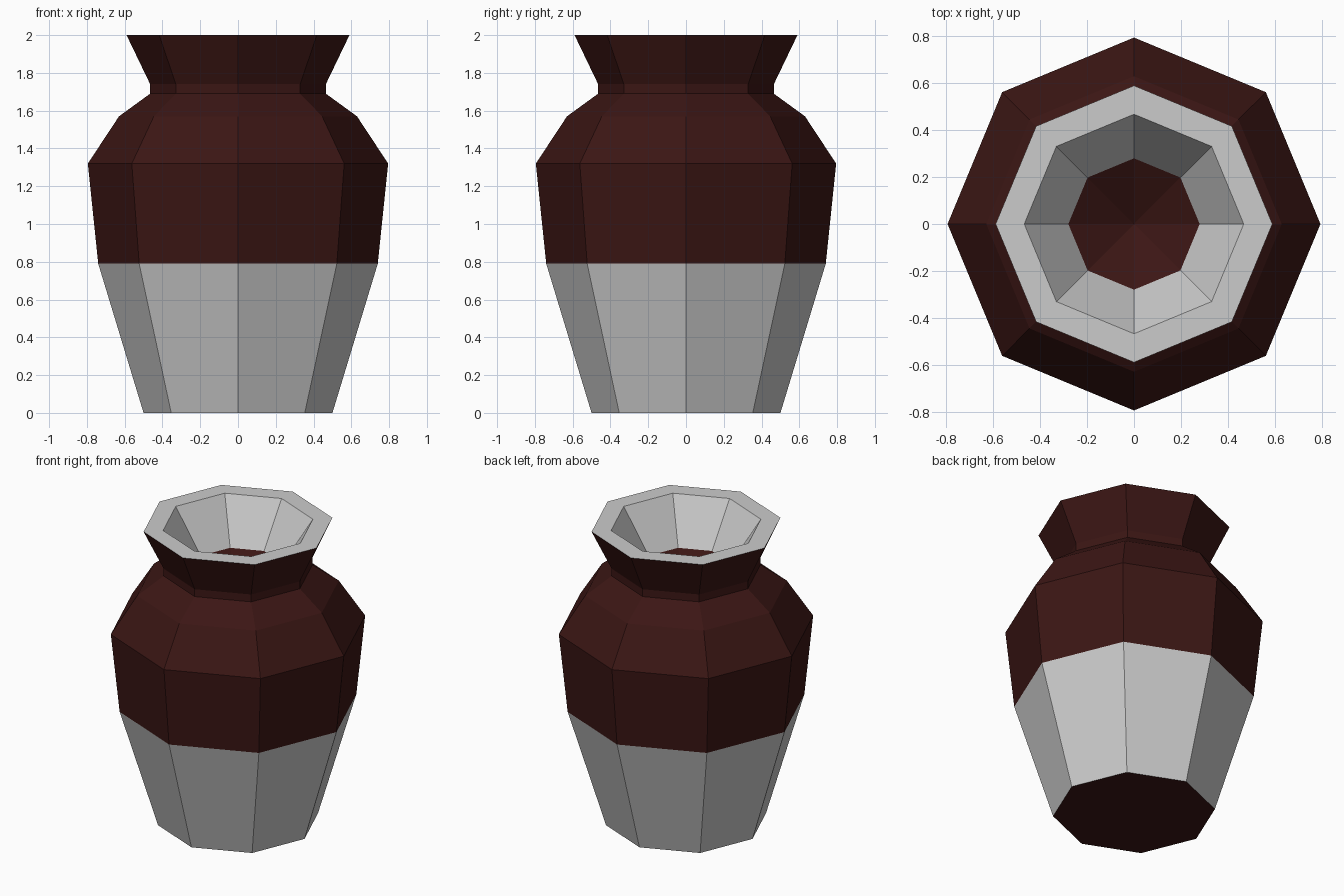
import bpy, bmesh
from math import cos, sin, tau

if "Cube" in bpy.data.objects:
    bpy.data.objects.remove(bpy.data.objects["Cube"])

SIDES = 8

glaze = bpy.data.materials.new("dark_red_glaze")
glaze.diffuse_color = (0.044, 0.008, 0.007, 1)
glaze.use_nodes = True
glaze.node_tree.nodes["Principled BSDF"].inputs["Base Color"].default_value = glaze.diffuse_color


def lathe(name, profile, material=None):
    """Eight-sided turned surface; profile is (radius, z), radius 0 closes to a point.
    Faces look outward when the profile runs upward."""
    bm = bmesh.new()
    rings = []
    for r, z in profile:
        if r == 0:
            rings.append([bm.verts.new((0, 0, z))] * SIDES)
        else:
            rings.append([bm.verts.new((r * cos(tau * i / SIDES), r * sin(tau * i / SIDES), z))
                          for i in range(SIDES)])
    for low, high in zip(rings, rings[1:]):
        for i in range(SIDES):
            j = (i + 1) % SIDES
            loop = [low[i], low[j], high[j], high[i]]
            bm.faces.new(list(dict.fromkeys(loop)))
    mesh = bpy.data.meshes.new(name)
    bm.to_mesh(mesh)
    bm.free()
    obj = bpy.data.objects.new(name, mesh)
    bpy.context.collection.objects.link(obj)
    if material:
        mesh.materials.append(material)
    return obj


# Underside disc
lathe("base", [(0, 0), (0.5, 0)], glaze)
# Unglazed lower body
lathe("lower_body", [(0.5, 0), (0.74, 0.79)])
# Glazed belly, shoulder, neck and flared mouth
lathe("upper_body", [(0.74, 0.79), (0.795, 1.32), (0.63, 1.57),
                     (0.465, 1.69), (0.465, 1.74), (0.59, 2.0)], glaze)
# Flat rim and funnel inside the mouth
lathe("rim", [(0.59, 2.0), (0.468, 2.0), (0.28, 1.715)])
# Shallow dished floor inside the mouth
lathe("inner_floor", [(0.28, 1.715), (0, 1.56)], glaze)
